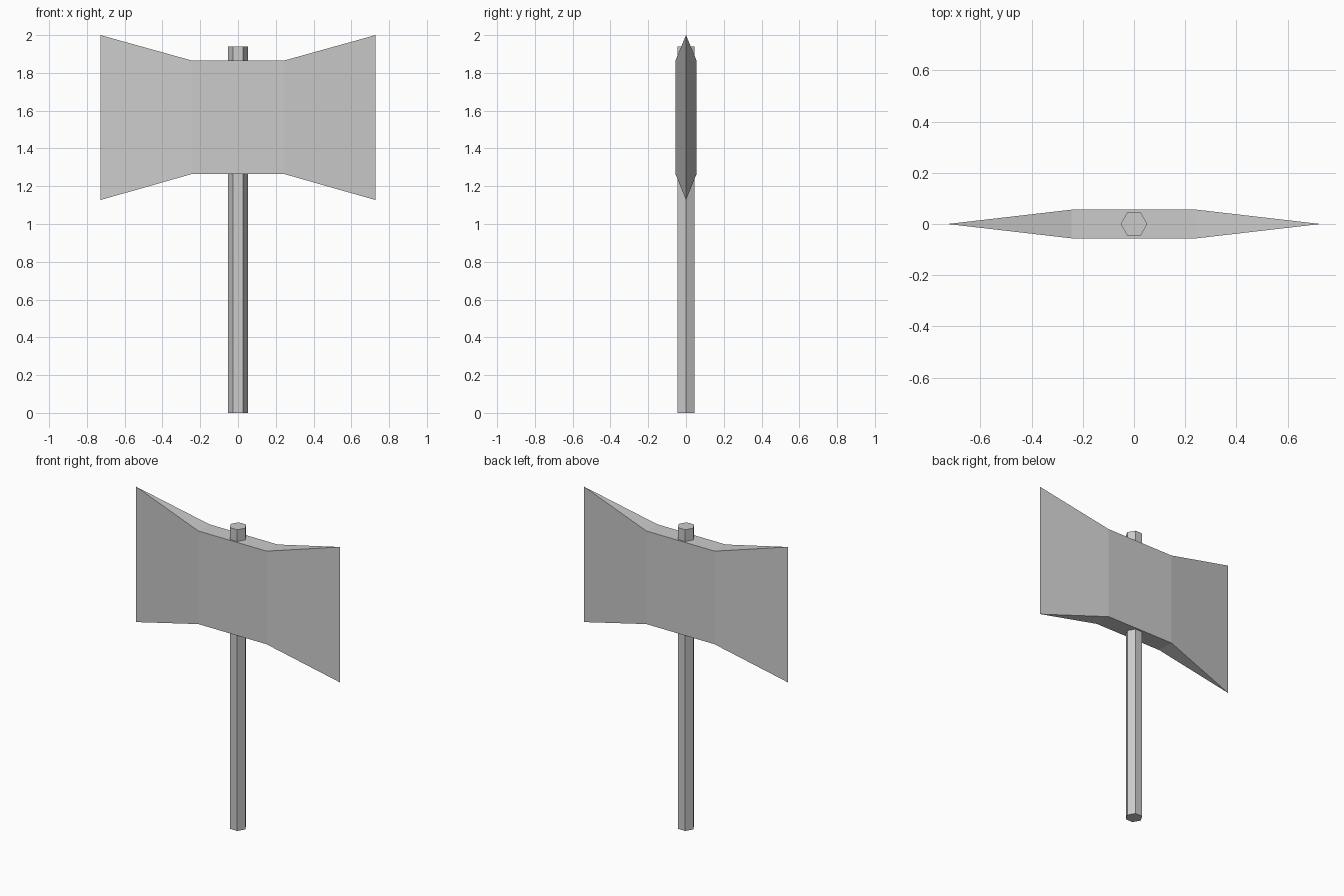
import bpy, bmesh
from math import pi

if "Cube" in bpy.data.objects:
    bpy.data.objects.remove(bpy.data.objects["Cube"])

# Handle: six-sided shaft running right through the head
bpy.ops.mesh.primitive_cylinder_add(vertices=6, radius=0.052, depth=1.94,
                                    location=(0, 0, 0.97), rotation=(0, 0, pi / 6))
bpy.context.object.name = "handle"

# Double blade: plan outline as (x, y, bottom z, top z), flaring to sharp edges
TIP, MID, THICK = 0.728, 0.243, 0.056
low, high = 1.265, 1.865
outline = [(-TIP, 0, 1.127, 2.0), (-MID, -THICK, low, high), (MID, -THICK, low, high),
           (TIP, 0, 1.127, 2.0), (MID, THICK, low, high), (-MID, THICK, low, high)]

bm = bmesh.new()
bottom = [bm.verts.new((x, y, b)) for x, y, b, t in outline]
top = [bm.verts.new((x, y, t)) for x, y, b, t in outline]

# Side walls
for i in range(6):
    j = (i + 1) % 6
    bm.faces.new((bottom[i], bottom[j], top[j], top[i]))

# Caps: flat centre with a sloping triangle at each end
for ring in (bottom, top):
    for ids in ((0, 1, 5), (1, 2, 4, 5), (2, 3, 4)):
        bm.faces.new([ring[k] for k in ids])

bmesh.ops.recalc_face_normals(bm, faces=bm.faces)
mesh = bpy.data.meshes.new("axe_head")
bm.to_mesh(mesh)
bm.free()
bpy.context.collection.objects.link(bpy.data.objects.new("axe_head", mesh))

# Vertices of the shaft point along x
handle = bpy.data.objects["handle"]
